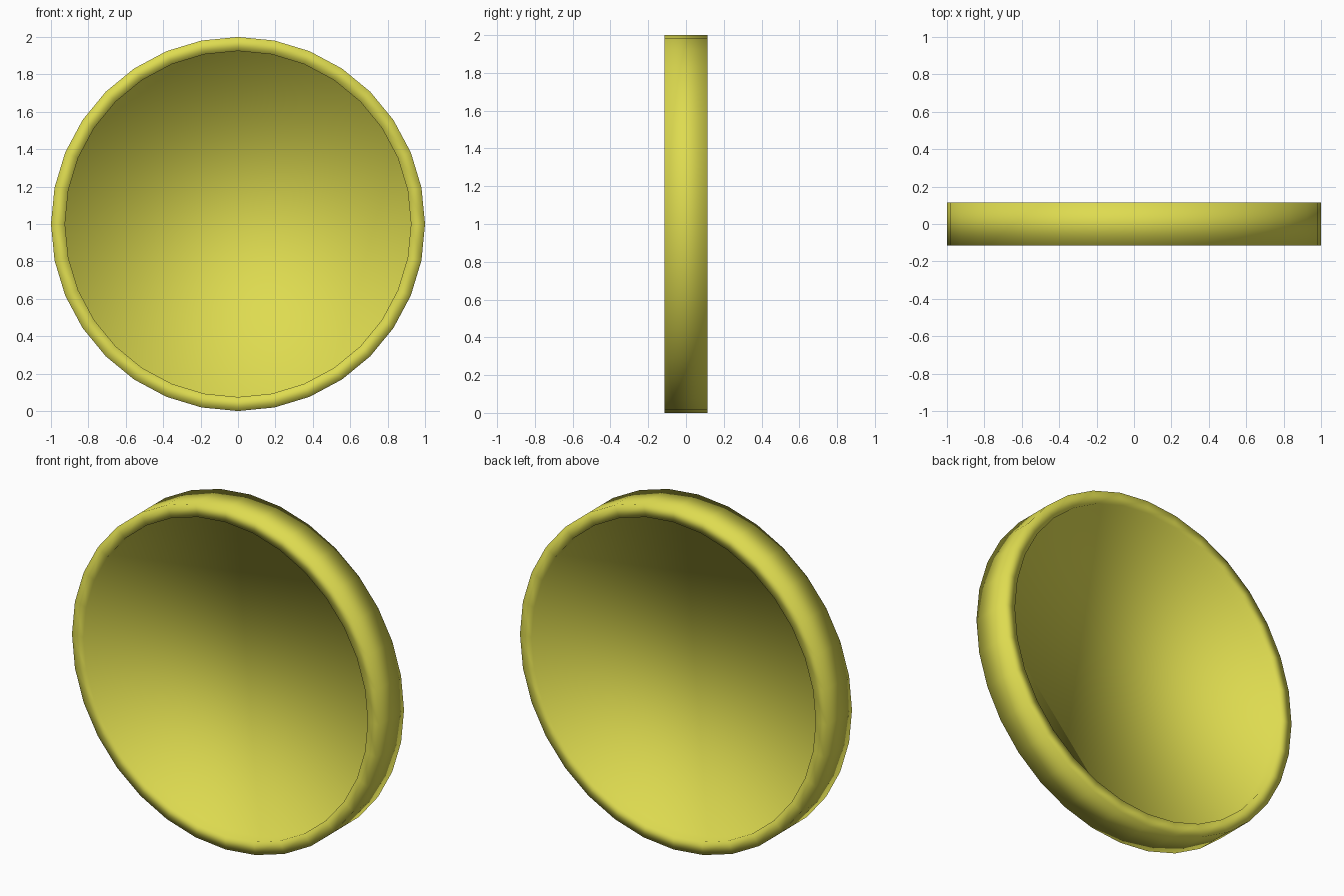
import bpy, bmesh, math
from mathutils import Matrix

if "Cube" in bpy.data.objects:
    bpy.data.objects.remove(bpy.data.objects["Cube"])

SIDES, RADIUS, HALF = 32, 1.0, 0.115
RIM, RECESS = 0.075, 0.075

bm = bmesh.new()

# Upright 32-sided disc, axis along y
bmesh.ops.create_cone(bm, cap_ends=True, segments=SIDES, radius1=RADIUS,
                      radius2=RADIUS, depth=2 * HALF)
bmesh.ops.transform(bm, verts=bm.verts,
                    matrix=Matrix.Translation((0, 0, 1)) @ Matrix.Rotation(math.pi / 2, 4, 'X'))

# Inset both caps into a flat rim, then sink the floors with straight walls
for cap in [f for f in bm.faces if len(f.verts) > 4]:
    side = math.copysign(1, cap.calc_center_median().y)
    bmesh.ops.inset_region(bm, faces=[cap], thickness=RIM, use_even_offset=False)
    for v in cap.verts:
        k = (RADIUS - RIM) / math.hypot(v.co.x, v.co.z - 1)
        v.co = (v.co.x * k, side * HALF, 1 + (v.co.z - 1) * k)
    bmesh.ops.inset_region(bm, faces=[cap], thickness=0.0, depth=0.0)
    for v in cap.verts:
        v.co.y = side * (HALF - RECESS)

bmesh.ops.recalc_face_normals(bm, faces=bm.faces)
# Fully smooth shading gives the dished look
for f in bm.faces:
    f.smooth = True

mesh = bpy.data.meshes.new("rimmed_disc")
bm.to_mesh(mesh)
bm.free()
disc = bpy.data.objects.new("rimmed_disc", mesh)
bpy.context.collection.objects.link(disc)

# Yellow material
yellow = bpy.data.materials.new("yellow")
yellow.diffuse_color = (0.73, 0.71, 0.08, 1)
yellow.use_nodes = True
yellow.node_tree.nodes["Principled BSDF"].inputs["Base Color"].default_value = yellow.diffuse_color
mesh.materials.append(yellow)
